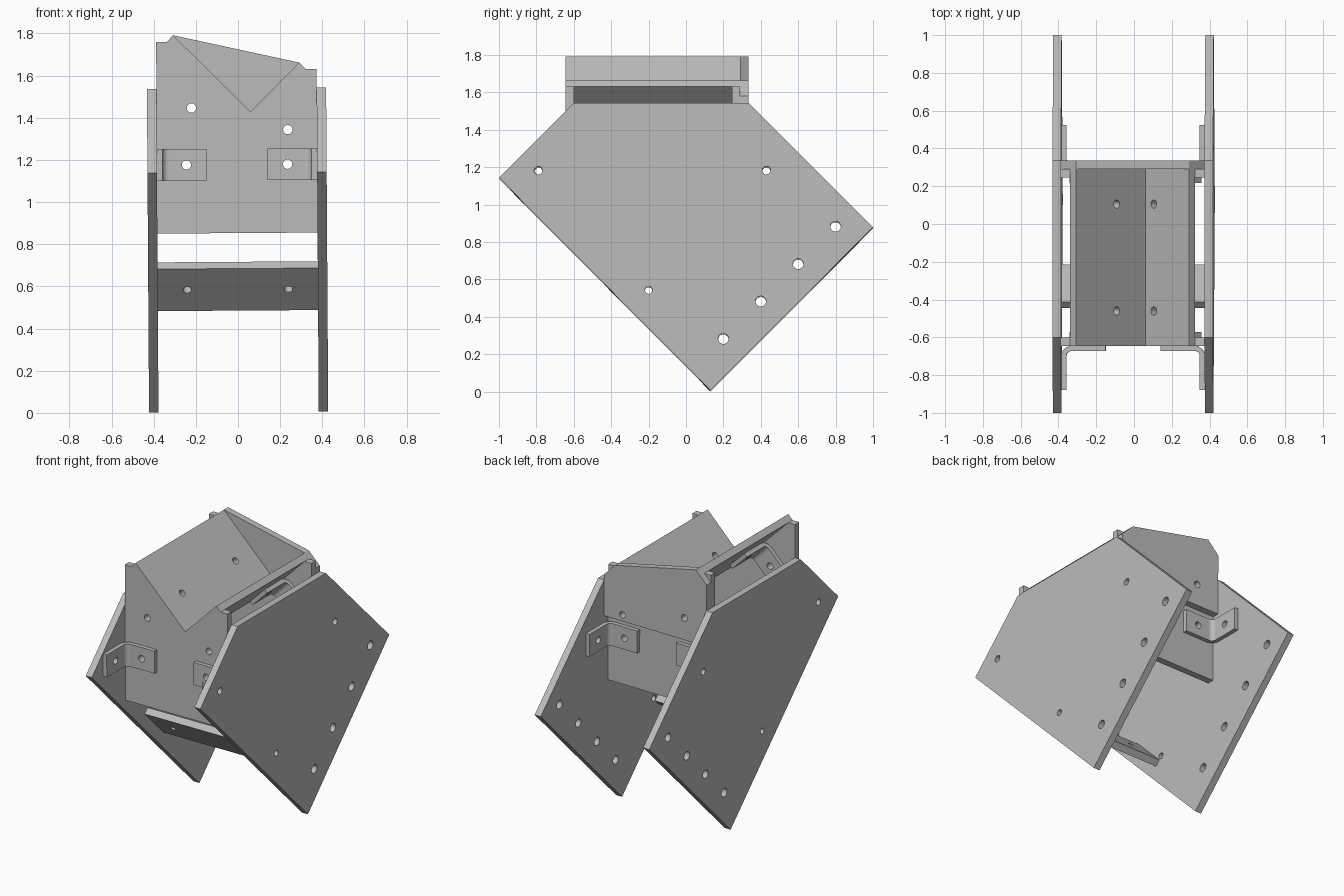
import bpy, bmesh, math
from mathutils import Matrix, Vector

if "Cube" in bpy.data.objects:
    bpy.data.objects.remove(bpy.data.objects["Cube"], do_unlink=True)

T = 0.045          # sheet thickness
HALF = 0.38        # inner half width
FRONT, BACK = -0.645, 0.29
X, Y, Z = Vector((1, 0, 0)), Vector((0, 1, 0)), Vector((0, 0, 1))
LEAN = Matrix.Translation((0.003, 0, 0)) @ Matrix.Rotation(-0.0065, 4, 'Y')

grey = bpy.data.materials.new("plain_grey")
grey.use_nodes = True
grey.diffuse_color = (0.5, 0.5, 0.5, 1)
grey.node_tree.nodes["Principled BSDF"].inputs["Base Color"].default_value = (0.5, 0.5, 0.5, 1)


def frame(origin, ex, ey):
    ex, ey = Vector(ex).normalized(), Vector(ey).normalized()
    m = Matrix((ex, ey, ex.cross(ey))).transposed().to_4x4()
    m.translation = origin
    return m


def slab_mesh(outline, holes, depth):
    """Filled outline with round holes, extruded from 0 to depth."""
    cu = bpy.data.curves.new("tmp", 'CURVE')
    cu.dimensions, cu.fill_mode, cu.extrude = '2D', 'BOTH', depth / 2
    loops = [outline]
    for hx, hy, r in holes:
        angles = [2 * math.pi * i / 24 for i in range(24)]
        loops.append([(hx + r * math.cos(a), hy + r * math.sin(a)) for a in angles])
    for pts in loops:
        sp = cu.splines.new('POLY')
        sp.points.add(len(pts) - 1)
        for p, co in zip(sp.points, pts):
            p.co = (co[0], co[1], 0, 1)
        sp.use_cyclic_u = True
    ob = bpy.data.objects.new("tmp", cu)
    bpy.context.scene.collection.objects.link(ob)
    dg = bpy.context.evaluated_depsgraph_get()
    me = bpy.data.meshes.new_from_object(ob.evaluated_get(dg))
    bpy.data.objects.remove(ob)
    bpy.data.curves.remove(cu)
    me.transform(Matrix.Translation((0, 0, depth / 2)))
    return me


def build(name, parts):
    """Join (mesh, matrix) pairs into one object."""
    bm = bmesh.new()
    for me, m in parts:
        me.transform(LEAN @ m)
        bm.from_mesh(me)
        bpy.data.meshes.remove(me)
    bmesh.ops.remove_doubles(bm, verts=bm.verts, dist=1e-5)
    bmesh.ops.recalc_face_normals(bm, faces=bm.faces)
    out = bpy.data.meshes.new(name)
    bm.to_mesh(out)
    bm.free()
    out.materials.clear()
    out.materials.append(grey)
    for p in out.polygons:
        p.material_index = 0
    ob = bpy.data.objects.new(name, out)
    bpy.context.scene.collection.objects.link(ob)
    bpy.ops.object.select_all(action='DESELECT')
    ob.select_set(True)
    bpy.context.view_layer.objects.active = ob
    bpy.ops.object.shade_smooth_by_angle(angle=math.radians(30))
    return ob


def slab(name, outline, holes, depth, m):
    return build(name, [(slab_mesh(outline, holes, depth), m)])


def rect(x0, x1, y0, y1):
    return [(x0, y0), (x1, y0), (x1, y1), (x0, y1)]


REACH = 0.14       # bracket hole distance from the corner
R = 0.022


def bracket(name, corner, u, v):
    """Bent angle bracket with one leg along u and the other along v."""
    t, w, length, bend = 0.027, 0.075, 0.235, 0.055
    corner, u, v = Vector(corner), Vector(u), Vector(v)
    n = u.cross(v)
    leg = rect(bend, length, -w, w)
    hole = [(REACH, 0, R)]
    arc = [math.pi + math.pi / 2 * i / 8 for i in range(9)]
    ring = [(bend + bend * math.cos(a), bend + bend * math.sin(a)) for a in arc]
    ring += [(bend + (bend - t) * math.cos(a), bend + (bend - t) * math.sin(a)) for a in reversed(arc)]
    build(name, [
        (slab_mesh(leg, hole, t), frame(corner, u, -n)),
        (slab_mesh(leg, hole, t), frame(corner, v, n)),
        (slab_mesh(ring, [], 2 * w), frame(corner - n * w, u, v)),
    ])


# Side plates
side = [(-1, 1.14), (-0.6, 1.54), (0.335, 1.54), (1, 0.875), (0.13, 0.004)]
side_holes = [(-0.79, 1.18, R), (0.43, 1.18, R), (-0.2, 0.54, 0.02)]
side_holes += [(0.2 * i, 0.08 + 0.2 * i, 0.028) for i in range(1, 5)]
slab("left_side_plate", side, side_holes, T, frame((HALF, 0, 0), Y, Z))
slab("right_side_plate", side, side_holes, T, frame((-HALF - T, 0, 0), Y, Z))

# V trough: two sheets meeting at a right angle
AX, AZ = 0.066, 1.428
APEX = Vector((AX, 0, AZ))
D = T * math.sqrt(0.5)
LOW, HIGH = 0.232, 0.365
plate_holes = [(s * (HALF - REACH), 1.178, R) for s in (-1, 1)]
upper_holes = []
for name, sx, rise, run, lap in (("right", -1, HIGH, 0.15, T), ("left", 1, LOW, 0.045, 0)):
    slope = Vector((sx, 0, 1)).normalized()
    under = Vector((sx, 0, -1)).normalized()
    s_hole = run * math.sqrt(2)
    holes = [(s_hole, -sx * y, R) for y in (FRONT + T + REACH, BACK - T - REACH)]
    y0, y1 = sorted((-sx * FRONT, -sx * BACK))
    slab(name + "_trough_sheet", rect(-lap, rise * math.sqrt(2), y0, y1), holes, T,
         frame(APEX, slope, -sx * Y))
    # Brackets under the sheet
    base = APEX + slope * s_hole + under * T
    bracket(name + "_trough_front_bracket", base + Y * (FRONT + T), Y, under)
    bracket(name + "_trough_back_bracket", base + Y * (BACK - T), -Y, under)
    p = base + under * REACH
    upper_holes.append((p.x, p.z, R))

# Front and inner back plates, notched for the trough
lx, lz = AX - HIGH, AZ + HIGH
rx, rz = AX + LOW, AZ + LOW
notched = [(-HALF, 0.853), (HALF, 0.853), (HALF, rz - D), (rx + D, rz - D),
           (AX, AZ - 2 * D), (lx - D, lz - D), (-HALF, lz - D)]
for name, y in (("front_plate", FRONT + T), ("inner_back_plate", BACK)):
    slab(name, notched, plate_holes + upper_holes, T, frame((0, y, 0), X, Z))

# Outer back plate closing the trough
cap = [(-HALF, 1.30), (HALF, 1.30), (HALF, rz + rx - HALF), (rx, rz),
       (lx, lz), (-HALF, lz - HALF - lx)]
slab("outer_back_plate", cap, upper_holes, T, frame((0, BACK + T, 0), X, Z))

# Brackets holding the upright plates to the sides
for name, s in (("left", 1), ("right", -1)):
    bracket(name + "_front_bracket", (s * HALF, FRONT, 1.178), -Y, -s * X)
    bracket(name + "_back_bracket", (s * HALF, BACK, 1.178), Y, -s * X)

# Slanted cross bar
slab("cross_bar", rect(-HALF, HALF, -0.141, 0.141),
     [(s * (HALF - REACH), 0, 0.02) for s in (-1, 1)], T,
     frame((0, -0.345, 0.585), X, Y - Z))
